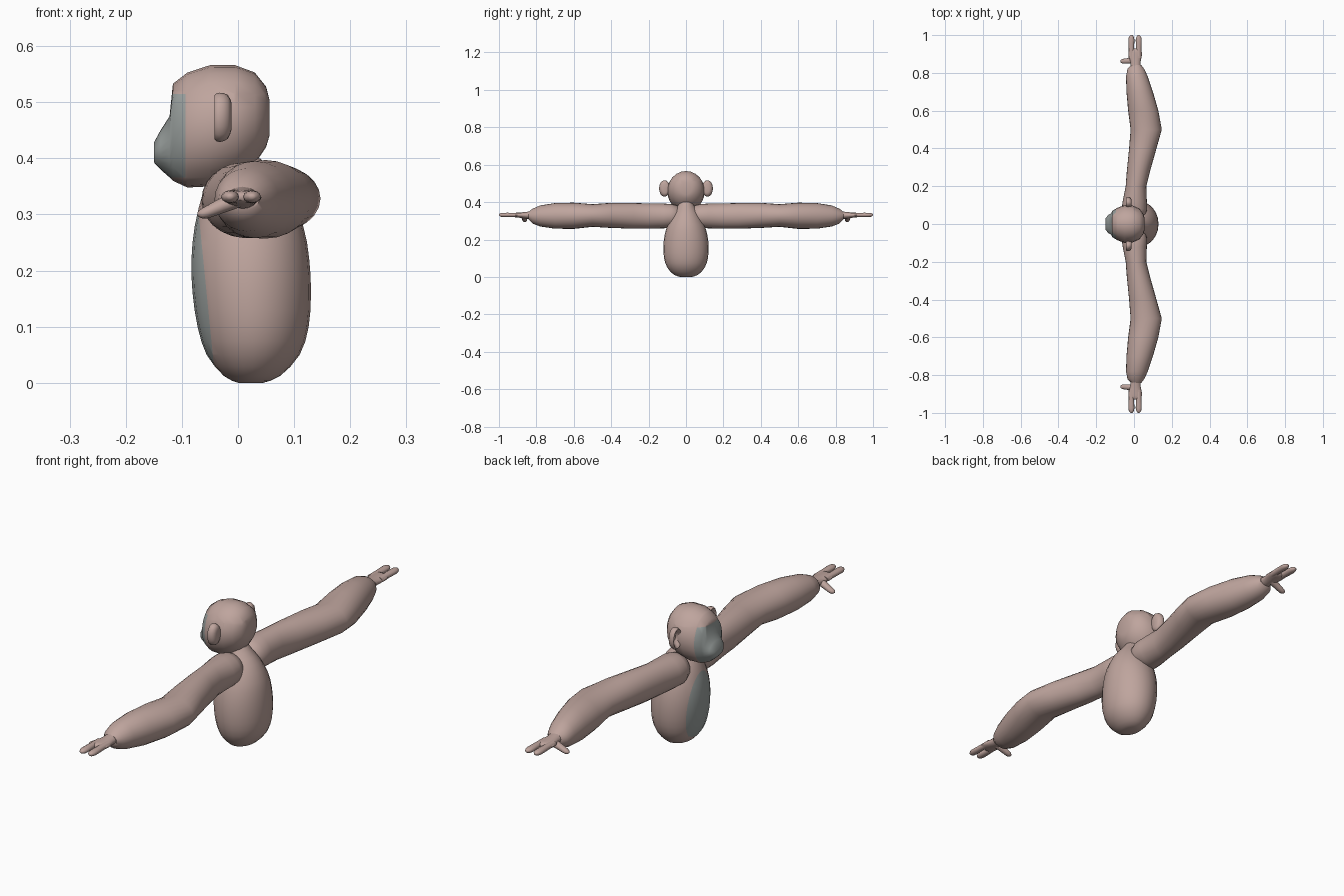
import bpy, bmesh, math
from mathutils import Vector


def material(name, rgb):
    m = bpy.data.materials.new(name)
    m.diffuse_color = (*rgb, 1)
    return m


FUR = material("pinkish_brown_fur", (0.52, 0.375, 0.34))
SKIN = material("grey_skin", (0.33, 0.36, 0.35))


def spline(rows, steps):
    """Catmull-Rom refinement of the cross-section list."""
    out = []
    for i in range(len(rows) - 1):
        a, b = rows[max(i - 1, 0)], rows[i]
        c, d = rows[i + 1], rows[min(i + 2, len(rows) - 1)]
        for s in range(steps):
            t = s / steps
            out.append([0.5 * (2 * q + (r - p) * t + (2 * p - 5 * q + 4 * r - w) * t * t
                               + (3 * q - p - 3 * r + w) * t ** 3)
                        for p, q, r, w in zip(a, b, c, d)])
    return out + [rows[-1]]


def loft(name, axis, rows, sides=24, steps=2, cuts=(), is_skin=None, flip=1):
    """Ellipse loft along an axis. Row: position, then min/max on the other two axes."""
    u, v = [k for k in range(3) if k != axis]
    bm = bmesh.new()
    rings = []
    for p, u0, u1, v0, v1 in spline(rows, steps):
        ring = []
        for i in range(sides):
            a = math.tau * i / sides
            co = [0, 0, 0]
            co[axis] = p
            co[u] = (u0 + u1) / 2 + (u1 - u0) / 2 * math.cos(a)
            co[v] = (v0 + v1) / 2 + (v1 - v0) / 2 * math.sin(a)
            co[1] *= flip
            ring.append(bm.verts.new(co))
        rings.append(ring)
    for r, s in zip(rings, rings[1:]):
        for i in range(sides):
            j = (i + 1) % sides
            bm.faces.new((r[i], r[j], s[j], s[i]))
    bm.faces.new(rings[0])
    bm.faces.new(rings[-1])
    for co, no in cuts:
        bmesh.ops.bisect_plane(bm, geom=bm.verts[:] + bm.edges[:] + bm.faces[:],
                               plane_co=co, plane_no=no, dist=1e-5)
    bmesh.ops.recalc_face_normals(bm, faces=bm.faces[:])
    if is_skin:
        for f in bm.faces:
            f.material_index = int(is_skin(f.calc_center_median()))
    me = bpy.data.meshes.new(name)
    bm.to_mesh(me)
    bm.free()
    me.materials.append(FUR)
    if is_skin:
        me.materials.append(SKIN)
    ob = bpy.data.objects.new(name, me)
    bpy.context.collection.objects.link(ob)
    bpy.ops.object.select_all(action='DESELECT')
    ob.select_set(True)
    bpy.context.view_layer.objects.active = ob
    bpy.ops.object.shade_smooth_by_angle(angle=math.radians(50))
    return ob


# torso with a grey belly patch cut by a slanted plane
belly_co, belly_no = Vector((-0.046, 0, 0.06)), Vector((1, 0, 0.1))
loft("torso", 2, [
    (0.0, 0.0, 0.045, -0.03, 0.03),
    (0.012, -0.025, 0.075, -0.065, 0.065),
    (0.05, -0.056, 0.11, -0.1, 0.1),
    (0.1, -0.072, 0.126, -0.117, 0.117),
    (0.16, -0.081, 0.13, -0.121, 0.121),
    (0.22, -0.083, 0.127, -0.115, 0.115),
    (0.28, -0.077, 0.116, -0.098, 0.098),
    (0.34, -0.062, 0.088, -0.068, 0.068),
    (0.38, -0.045, 0.055, -0.044, 0.044),
    (0.4, -0.04, 0.04, -0.035, 0.035)],
    cuts=[(belly_co, belly_no)],
    is_skin=lambda c: (c - belly_co).dot(belly_no) < 0 and c.z < 0.31)

# head with a muzzle and grey face
loft("head", 0, [
    (0.056, -0.03, 0.03, 0.44, 0.505),
    (0.05, -0.052, 0.052, 0.42, 0.528),
    (0.03, -0.08, 0.08, 0.39, 0.553),
    (-0.005, -0.097, 0.097, 0.363, 0.566),
    (-0.05, -0.1, 0.1, 0.35, 0.566),
    (-0.09, -0.085, 0.085, 0.348, 0.553),
    (-0.116, -0.068, 0.068, 0.36, 0.533),
    (-0.122, -0.056, 0.056, 0.366, 0.475),
    (-0.138, -0.047, 0.047, 0.38, 0.45),
    (-0.15, -0.03, 0.03, 0.393, 0.428)],
    steps=1,
    cuts=[((-0.094, 0, 0), (1, 0, 0)), ((0, 0, 0.515), (0, 0, 1)), ((0, 0, 0.366), (0, 0, 1))],
    is_skin=lambda c: c.x < -0.094 and 0.366 < c.z < 0.515)

for side, s in (("left", -1), ("right", 1)):
    # cupped ear
    loft("ear_" + side, 0, [
        (-0.012, 0.095, 0.125, 0.45, 0.5),
        (-0.018, 0.088, 0.138, 0.435, 0.513),
        (-0.033, 0.085, 0.144, 0.429, 0.517),
        (-0.042, 0.088, 0.14, 0.434, 0.512),
        (-0.036, 0.094, 0.133, 0.441, 0.505),
        (-0.022, 0.1, 0.122, 0.456, 0.49)], sides=16, flip=s)
    # arm from shoulder over the bent elbow to the wrist
    loft("arm_" + side, 1, [
        (0.03, -0.03, 0.04, 0.3, 0.36),
        (0.05, -0.054, 0.06, 0.272, 0.382),
        (0.08, -0.065, 0.07, 0.262, 0.39),
        (0.12, -0.06, 0.068, 0.26, 0.392),
        (0.2, -0.044, 0.065, 0.258, 0.393),
        (0.28, -0.038, 0.085, 0.258, 0.395),
        (0.4, -0.026, 0.119, 0.262, 0.396),
        (0.5, -0.018, 0.147, 0.268, 0.389),
        (0.6, -0.031, 0.129, 0.257, 0.397),
        (0.7, -0.04, 0.1, 0.258, 0.395),
        (0.78, -0.042, 0.073, 0.27, 0.382),
        (0.82, -0.035, 0.055, 0.285, 0.365),
        (0.842, -0.015, 0.038, 0.307, 0.348)], steps=1, flip=s)
    # palm
    loft("palm_" + side, 1, [
        (0.82, -0.018, 0.036, 0.309, 0.352),
        (0.86, -0.02, 0.035, 0.312, 0.347),
        (0.895, -0.03, 0.042, 0.317, 0.344),
        (0.92, -0.026, 0.038, 0.32, 0.342),
        (0.93, -0.01, 0.02, 0.326, 0.336)], sides=16, flip=s)
    # two fingers
    for n, x in (("front", -0.014), ("rear", 0.025)):
        loft(f"{n}_finger_{side}", 1, [
            (0.88, x - 0.014, x + 0.014, 0.32, 0.343),
            (0.93, x - 0.014, x + 0.014, 0.32, 0.343),
            (0.975, x - 0.016, x + 0.016, 0.32, 0.343),
            (0.993, x - 0.011, x + 0.011, 0.323, 0.34),
            (1.0, x - 0.004, x + 0.004, 0.329, 0.335)], sides=12, flip=s)
    # thumb pointing forward and down
    loft("thumb_" + side, 0, [
        (0.01, 0.85, 0.885, 0.315, 0.345),
        (-0.025, 0.849, 0.879, 0.303, 0.332),
        (-0.055, 0.849, 0.875, 0.293, 0.316),
        (-0.067, 0.853, 0.871, 0.294, 0.309),
        (-0.072, 0.859, 0.866, 0.298, 0.304)], sides=12, flip=s)
